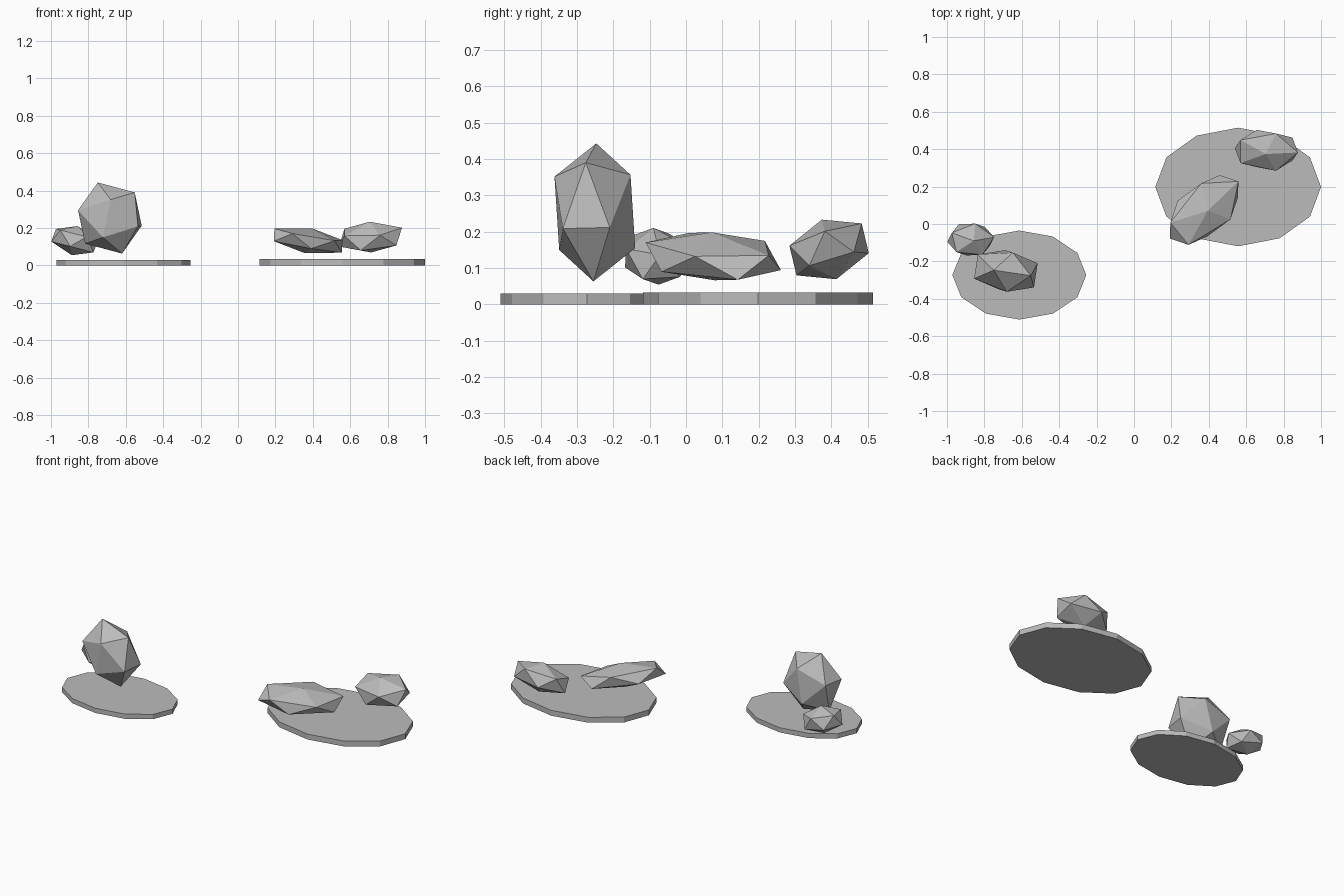
import bpy
import bmesh
from mathutils import Matrix, Vector

cube = bpy.data.objects.get("Cube")
if cube:
    bpy.data.objects.remove(cube, do_unlink=True)

stone = bpy.data.materials.new("stone_grey")
stone.use_nodes = True
grey = (0.5, 0.5, 0.5, 1)
stone.diffuse_color = grey
stone.node_tree.nodes["Principled BSDF"].inputs["Base Color"].default_value = grey


def finish(name, bm, location):
    """Turn a bmesh into a flat-shaded stone object."""
    bmesh.ops.recalc_face_normals(bm, faces=bm.faces)
    mesh = bpy.data.meshes.new(name)
    bm.to_mesh(mesh)
    bm.free()
    mesh.materials.append(stone)
    obj = bpy.data.objects.new(name, mesh)
    obj.location = location
    bpy.context.collection.objects.link(obj)


def slab(name, x, y, radius_x, radius_y, height):
    """Flat twelve-sided oval base standing on the ground."""
    bm = bmesh.new()
    bmesh.ops.create_cone(bm, cap_ends=True, segments=12, radius1=1, radius2=1, depth=1)
    bmesh.ops.scale(bm, vec=(radius_x, radius_y, height), verts=bm.verts)
    finish(name, bm, (x, y, height / 2))


def rock(name, centre, long_axis, short_axis, pole):
    """Twenty-sided rock, stretched and tilted along three axes."""
    bm = bmesh.new()
    bmesh.ops.create_icosphere(bm, subdivisions=1, radius=1)
    shape = Matrix((long_axis, short_axis, pole)).transposed()
    for vert in bm.verts:
        vert.co = shape @ vert.co
    finish(name, bm, Vector(centre))


# Oval bases
slab("right_base", -0.613, -0.273, 0.358, 0.238, 0.029)
slab("left_base", 0.557, 0.198, 0.443, 0.317, 0.033)

# Rocks over the right base
rock("tall_rock", centre=(-0.685, -0.251, 0.253), long_axis=(0.181, -0.03, 0.058),
     short_axis=(0.019, 0.123, 0.003), pole=(-0.065, 0.004, 0.19))
rock("small_rock", centre=(-0.873, -0.083, 0.132), long_axis=(0.132, 0.017, -0.034),
     short_axis=(-0.023, 0.098, 0.006), pole=(0.016, -0.007, 0.078))

# Rocks over the left base
rock("long_rock", centre=(0.375, 0.075, 0.132), long_axis=(0.195, 0.173, -0.03),
     short_axis=(-0.092, 0.113, 0.025), pole=(0.02, -0.004, 0.066))
rock("back_rock", centre=(0.708, 0.394, 0.151), long_axis=(0.19, -0.003, 0.015),
     short_axis=(0, 0.117, 0.036), pole=(-0.003, -0.02, 0.082))
